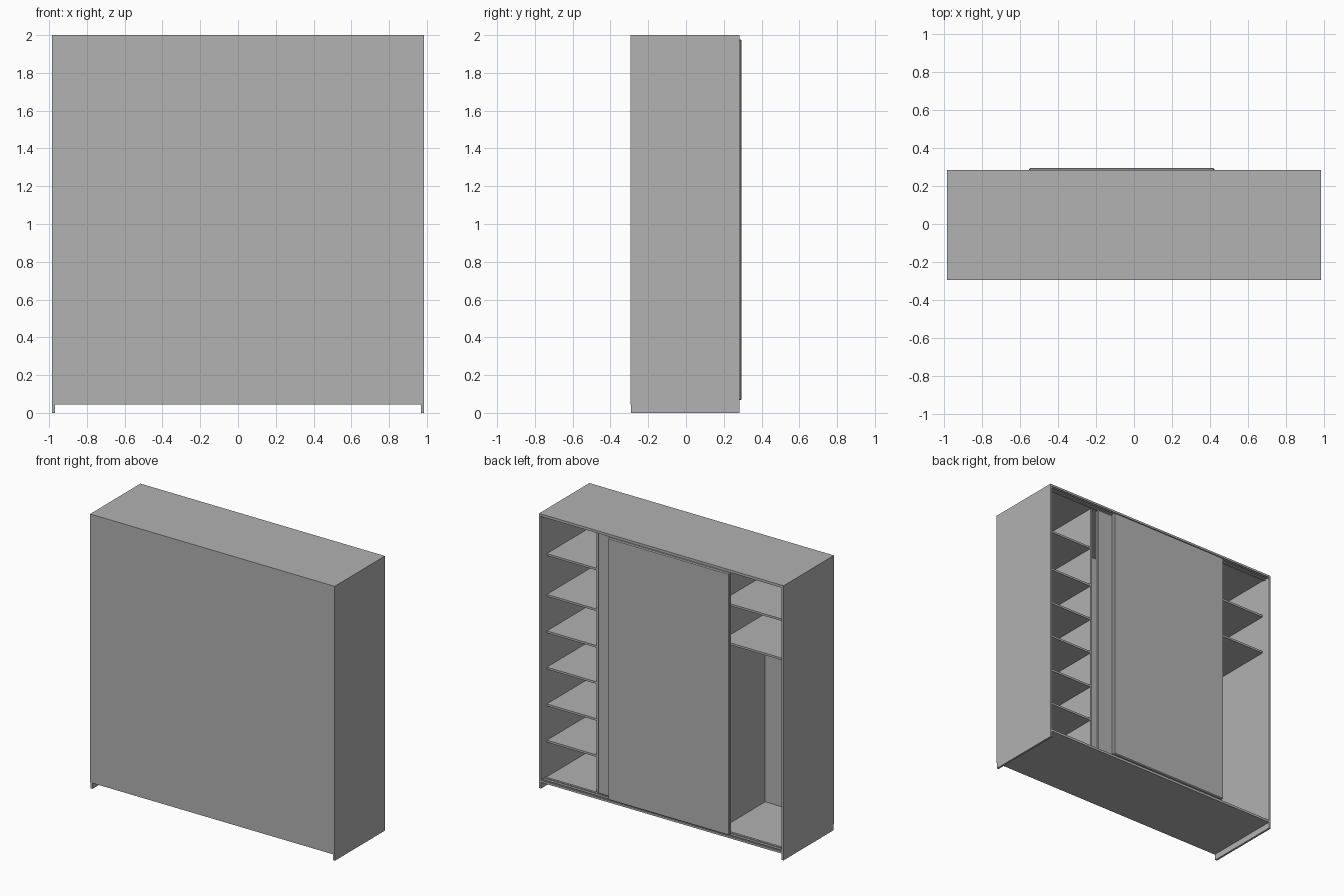
import bpy

cube = bpy.data.objects.get("Cube")
if cube:
    bpy.data.objects.remove(cube, do_unlink=True)

# Single plain grey finish
grey = bpy.data.materials.new("plain_grey")
grey.use_nodes = True
colour = (0.445, 0.445, 0.445, 1)
grey.diffuse_color = colour
grey.node_tree.nodes["Principled BSDF"].inputs["Base Color"].default_value = colour


def board(name, x, y, z, bevel=0):
    """Box given by its (low, high) extent on each axis."""
    spans = (x, y, z)
    bpy.ops.mesh.primitive_cube_add(size=1, location=[(a + b) / 2 for a, b in spans])
    ob = bpy.context.object
    ob.name = name
    ob.scale = [b - a for a, b in spans]
    bpy.ops.object.transform_apply(location=False, rotation=False, scale=True)
    ob.data.materials.append(grey)
    if bevel:
        mod = ob.modifiers.new("edge_chamfer", "BEVEL")
        mod.width = bevel
        mod.segments = 1
    return ob


T = 0.015                    # board thickness
W = 0.985                    # half width
BACK, OPEN = -0.29, 0.284    # carcass depth
SHELF = 0.215                # shelf edge, set back behind the sliding doors
FLOOR = 0.06                 # top of the floor board
inner = (-W + T, W - T)

# Carcass
for side, s in (("left", 1), ("right", -1)):
    board(side + "_side_panel", sorted((s * (W - T), s * W)), (BACK, OPEN), (0, 2 - T))
board("top_panel", (-W, W), (BACK, OPEN), (2 - T, 2))
board("floor_panel", inner, (BACK, OPEN), (FLOOR - T, FLOOR))
board("closing_panel", (-W, W), (BACK - 0.005, BACK), (FLOOR - T, 2))

# Upright dividers
left_div, right_div = 0.57, -0.435
for name, x in (("left_divider", left_div - T), ("right_divider", right_div)):
    board(name, (x, x + T), (BACK, SHELF), (FLOOR, 2 - T))

# Narrow shelf bay and hanging bay
for i, z in enumerate((1.685, 1.388, 1.122, 0.858, 0.59, 0.326)):
    board(f"left_shelf_{i + 1}", (left_div, W - T), (BACK, SHELF), (z - T, z))
for i, z in enumerate((1.715, 1.43)):
    board(f"right_shelf_{i + 1}", (-W + T, right_div), (BACK, SHELF), (z - T, z))

# Sliding doors, each running in an upper and lower track
doors = (("inner_door", (-0.43, 0.535), (0.224, 0.252)),
         ("outer_door", (-0.553, 0.423), (0.266, 0.295)))
for name, x, y in doors:
    board(name, x, y, (FLOOR + 0.008, 1.977), bevel=0.006)
    track = (y[0] + 0.006, min(y[1], OPEN) - 0.006)
    board(name + "_lower_track", inner, track, (FLOOR, FLOOR + 0.007))
    board(name + "_upper_track", inner, track, (1.978, 2 - T))
